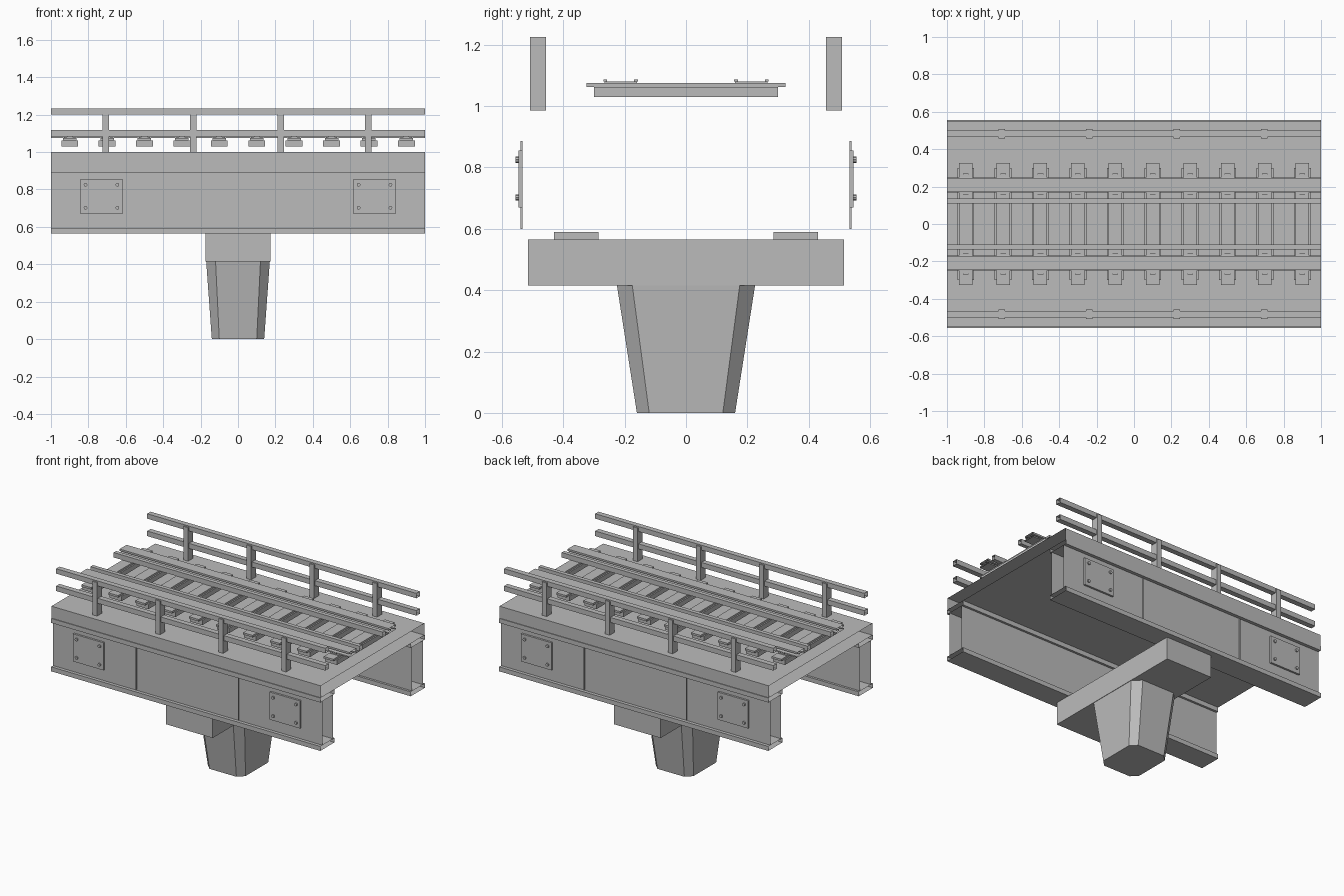
import bpy, bmesh
from mathutils import Matrix, Vector

old = bpy.data.objects.get("Cube")
if old:
    bpy.data.objects.remove(old, do_unlink=True)

GREY = (0.5, 0.5, 0.5, 1.0)
mat = bpy.data.materials.new("plain grey")
mat.use_nodes = True
mat.diffuse_color = GREY
mat.node_tree.nodes["Principled BSDF"].inputs["Base Color"].default_value = GREY


def finish(name, bm, recalc=True):
    if recalc:
        bmesh.ops.recalc_face_normals(bm, faces=bm.faces)
    mesh = bpy.data.meshes.new(name)
    bm.to_mesh(mesh)
    bm.free()
    mesh.materials.append(mat)
    obj = bpy.data.objects.new(name, mesh)
    bpy.context.collection.objects.link(obj)
    return obj


def add_box(bm, x, y, z):
    """Add a closed box given (min, max) pairs."""
    lo, hi = Vector((x[0], y[0], z[0])), Vector((x[1], y[1], z[1]))
    m = Matrix.Translation((lo + hi) / 2) @ Matrix.Diagonal((*(hi - lo), 1))
    bmesh.ops.create_cube(bm, size=1, matrix=m)


def box(name, x, y, z):
    bm = bmesh.new()
    add_box(bm, x, y, z)
    return finish(name, bm)


def extrusion(name, profile, closed=True):
    """Run a (y, z) profile along the full length, with open ends."""
    bm = bmesh.new()
    a = [bm.verts.new((-1, y, z)) for y, z in profile]
    b = [bm.verts.new((1, y, z)) for y, z in profile]
    n = len(profile)
    for i in range(n if closed else n - 1):
        j = (i + 1) % n
        bm.faces.new((a[i], a[j], b[j], b[i]))
    return finish(name, bm)


def tube(name, y, z):
    return extrusion(name, [(y[0], z[0]), (y[1], z[0]), (y[1], z[1]), (y[0], z[1])])


def span(s, a, b):
    """Mirror a y range to side s."""
    return tuple(sorted((s * a, s * b)))


# Pier: tapered column with chamfered corners
def ring(bm, hx, hy, c, z):
    pts = [(hx, hy - c), (hx - c, hy), (c - hx, hy), (-hx, hy - c),
           (-hx, c - hy), (c - hx, -hy), (hx - c, -hy), (hx, c - hy)]
    return [bm.verts.new((x, y, z)) for x, y in pts]


bm = bmesh.new()
low = ring(bm, 0.14, 0.16, 0.04, 0)
top = ring(bm, 0.17, 0.225, 0.05, 0.415)
for i in range(8):
    j = (i + 1) % 8
    bm.faces.new((low[i], low[j], top[j], top[i]))
bm.faces.new(low)
bm.faces.new(top)
finish("pier_column", bm)
box("pier_cap", (-0.173, 0.173), (-0.515, 0.515), (0.415, 0.565))

# Deck slab
tube("deck", (-0.55, 0.55), (0.92, 1.0))

for s, side in ((-1, "front"), (1, "back")):
    box(side + "_bearing_pad", (-0.1, 0.1), span(s, 0.285, 0.43), (0.565, 0.59))

    # Box girder: flanges and two webs
    tube(side + "_lower_flange", span(s, 0.405, 0.555), (0.565, 0.595))
    tube(side + "_upper_flange", span(s, 0.405, 0.555), (0.89, 0.92))
    for y, part in ((0.42, "_inner_web"), (0.533, "_outer_web")):
        extrusion(side + part, [(s * y, 0.595), (s * y, 0.89)], closed=False)

    # Thin stiffener fins
    for x in (-0.38, 0.38):
        box(side + "_stiffener", (x - 0.002, x + 0.002), span(s, 0.533, 0.54), (0.6, 0.886))

    # Bolted splice plates
    for cx in (-0.73, 0.73):
        box(side + "_splice_plate", (cx - 0.113, cx + 0.113), span(s, 0.533, 0.546), (0.67, 0.855))
        bm = bmesh.new()
        for dx in (-0.085, 0.085):
            for z in (0.702, 0.825):
                m = Matrix.Translation((cx + dx, s * 0.549, z)) @ Matrix.Rotation(1.5708, 4, "X")
                bmesh.ops.create_cone(bm, cap_ends=True, segments=8, radius1=0.01,
                                      radius2=0.01, depth=0.012, matrix=m)
        finish(side + "_bolts", bm)

    # Railing
    for i in range(4):
        x = -0.708 + i * 0.468
        box(side + "_railing_post", (x - 0.017, x + 0.017), span(s, 0.457, 0.508), (0.985, 1.225))
    tube(side + "_top_rail", span(s, 0.465, 0.501), (1.2, 1.233))
    tube(side + "_middle_rail", span(s, 0.465, 0.501), (1.083, 1.117))

    # Running rail with foot, web and head, and a plain guard rail inside it
    half = [(0.04, 1.075), (0.04, 1.083), (0.012, 1.087),
            (0.012, 1.094), (0.037, 1.096), (0.037, 1.108)]
    outline = half + [(-y, z) for y, z in reversed(half)]
    extrusion(side + "_running_rail", [(s * (0.209 + y), z) for y, z in outline])
    tube(side + "_guard_rail", span(s, 0.11, 0.137), (1.075, 1.108))

# Sleepers with top plates and rail clips
for i in range(10):
    x = -0.9 + i * 0.2
    box("sleeper", (x - 0.045, x + 0.045), (-0.3, 0.3), (1.03, 1.062))
    box("sleeper_plate", (x - 0.036, x + 0.036), (-0.325, 0.325), (1.062, 1.075))
    bm = bmesh.new()
    for s in (-1, 1):
        add_box(bm, (x - 0.03, x + 0.03), span(s, 0.16, 0.265), (1.075, 1.08))
        for y in (0.157, 0.257):
            add_box(bm, (x - 0.015, x + 0.015), span(s, y, y + 0.012), (1.08, 1.086))
    finish("rail_clips", bm)
